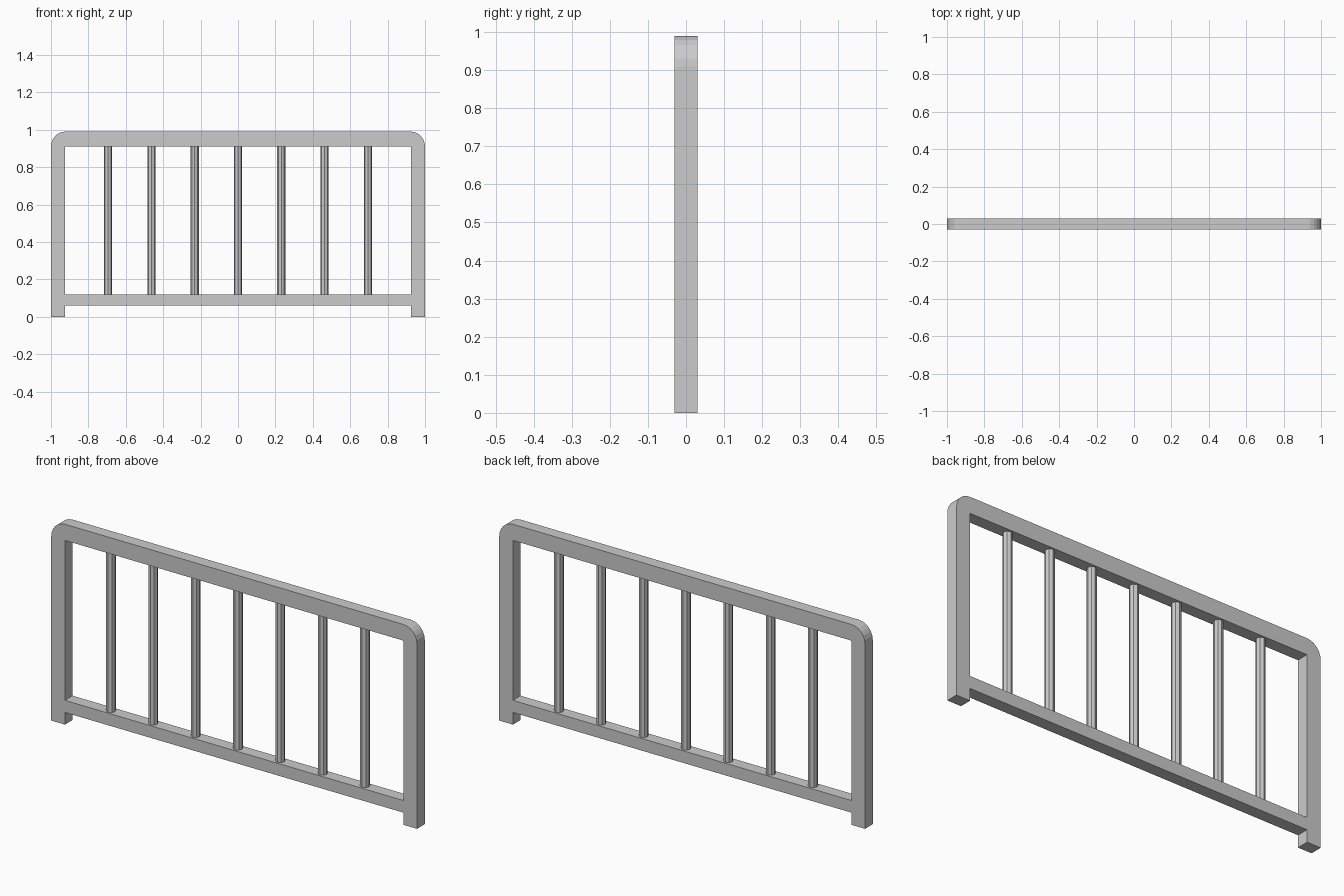
import bpy, bmesh, math

if "Cube" in bpy.data.objects:
    bpy.data.objects.remove(bpy.data.objects["Cube"])

HALF_DEPTH = 0.03
INNER_X, INNER_TOP = 0.925, 0.91
RAIL_BOTTOM, RAIL_TOP = 0.06, 0.12


def extruded_profile(name, points):
    """Extrude an x-z outline through the depth of the fence."""
    bm = bmesh.new()
    face = bm.faces.new([bm.verts.new((x, -HALF_DEPTH, z)) for x, z in points])
    new = bmesh.ops.extrude_face_region(bm, geom=[face])["geom"]
    verts = [v for v in new if isinstance(v, bmesh.types.BMVert)]
    bmesh.ops.translate(bm, verts=verts, vec=(0, 2 * HALF_DEPTH, 0))
    bmesh.ops.recalc_face_normals(bm, faces=bm.faces)
    mesh = bpy.data.meshes.new(name)
    bm.to_mesh(mesh)
    bm.free()
    obj = bpy.data.objects.new(name, mesh)
    bpy.context.collection.objects.link(obj)
    return obj


# Outer arch: two legs and top rail with rounded outer corners
corner = [(INNER_X + 0.075 * math.cos(a), INNER_TOP + 0.08 * math.sin(a))
          for a in (math.radians(90 * i / 6) for i in range(7))]
right = [(INNER_X, INNER_TOP), (INNER_X, 0), (1.0, 0)] + corner
left = [(-x, z) for x, z in reversed(right)]
extruded_profile("frame_arch", right + left)

# Lower rail between the legs
extruded_profile("lower_rail", [(-INNER_X, RAIL_BOTTOM), (INNER_X, RAIL_BOTTOM),
                                (INNER_X, RAIL_TOP), (-INNER_X, RAIL_TOP)])

# Seven evenly spaced upright bars
for i in range(7):
    bpy.ops.mesh.primitive_cylinder_add(
        vertices=8, radius=0.022, depth=INNER_TOP - RAIL_TOP,
        location=((i - 3) * 0.2315, 0, (INNER_TOP + RAIL_TOP) / 2))
    bpy.context.object.name = f"upright_bar_{i + 1}"
